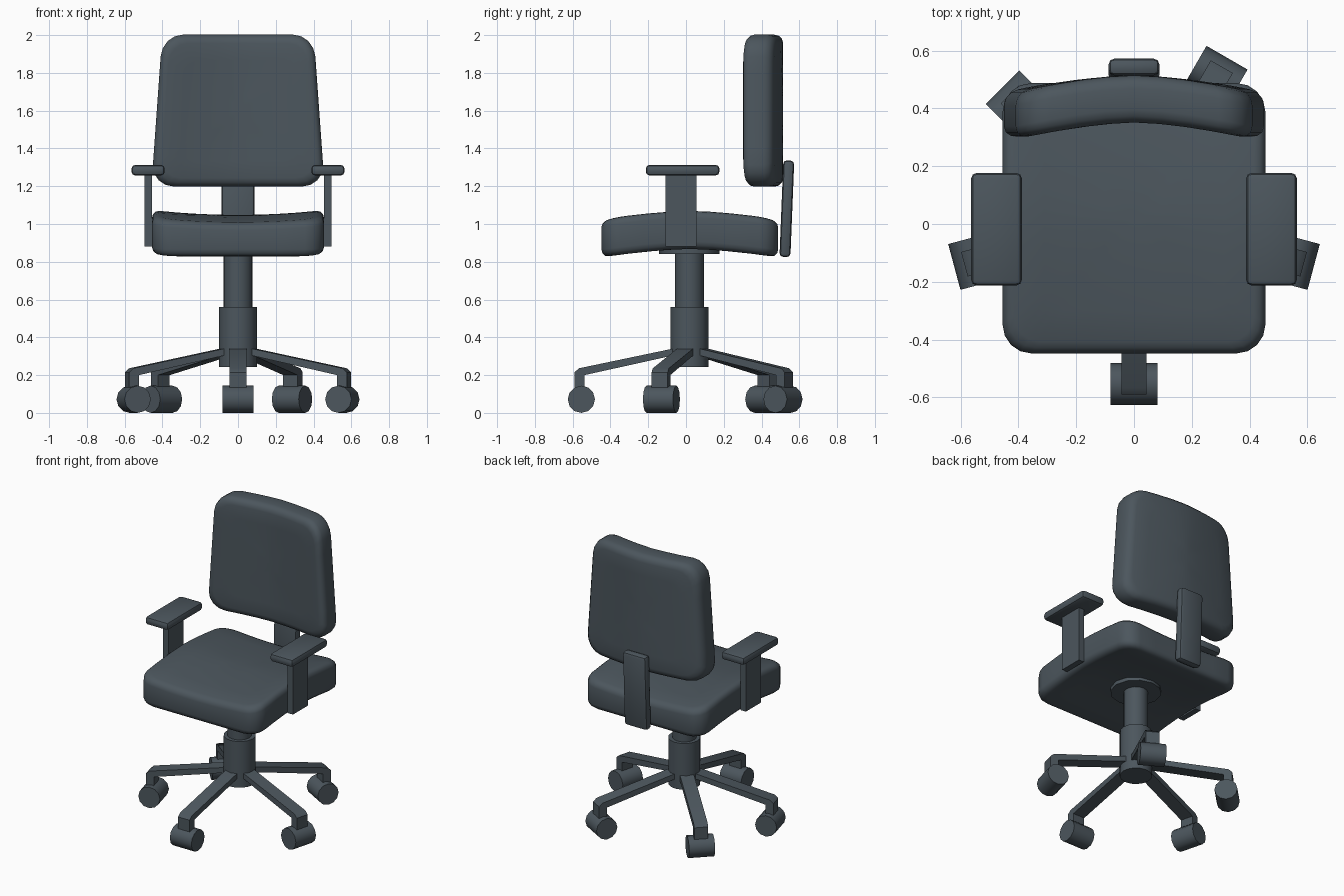
import bpy, bmesh, math
from mathutils import Matrix, Vector

if "Cube" in bpy.data.objects:
    bpy.data.objects.remove(bpy.data.objects["Cube"])

mat = bpy.data.materials.new("dark slate")
mat.diffuse_color = (0.072, 0.093, 0.11, 1)
mat.use_nodes = True
mat.node_tree.nodes["Principled BSDF"].inputs["Base Color"].default_value = mat.diffuse_color
CY = 0.018  # y of the column axis


def finish(name, bm, angle=35):
    bmesh.ops.recalc_face_normals(bm, faces=bm.faces)
    me = bpy.data.meshes.new(name)
    bm.to_mesh(me)
    bm.free()
    ob = bpy.data.objects.new(name, me)
    bpy.context.collection.objects.link(ob)
    me.materials.append(mat)
    bpy.ops.object.select_all(action='DESELECT')
    ob.select_set(True)
    bpy.context.view_layer.objects.active = ob
    bpy.ops.object.shade_smooth_by_angle(angle=math.radians(angle))
    return ob


def outline(w, d, r, n=6, seg=4):
    """Rounded rectangle (half sizes w, d) with n steps on each straight side."""
    pts = []
    for k, (sx, sy) in enumerate([(1, 1), (-1, 1), (-1, -1), (1, -1)]):
        for i in range(seg + 1):
            a = math.pi / 2 * (k + i / seg)
            pts.append(Vector((sx * (w - r) + r * math.cos(a), sy * (d - r) + r * math.sin(a))))
    out = []
    for i, p in enumerate(pts):
        out.append(p)
        if i % (seg + 1) == seg:
            q = pts[(i + 1) % len(pts)]
            out += [p.lerp(q, j / n) for j in range(1, n)]
    return out


def cushion(name, w, d, h, r, e, shape):
    """Padded slab with rounded rim; shape() bends each point (u, v, t) into place."""
    base = outline(w, d, r)
    rim = [(e * (1 - math.sin(a)), h / 2 - e + e * math.cos(a))
           for a in (0, math.pi / 6, math.pi / 3, math.pi / 2)]
    rings = [(f, e, h / 2) for f in (0.25, 0.5, 0.75)] + [(1, i, t) for i, t in rim]
    rings += [(f, i, -t) for f, i, t in reversed(rings)]
    bm = bmesh.new()
    loops = []
    for f, i, t in rings:
        loops.append([bm.verts.new(shape(p.x * f * (w - i) / w, p.y * f * (d - i) / d, t)) for p in base])
    m = len(base)
    for a, b in zip(loops, loops[1:]):
        for j in range(m):
            bm.faces.new((a[j], a[(j + 1) % m], b[(j + 1) % m], b[j]))
    for loop, t in ((loops[0], h / 2), (loops[-1], -h / 2)):
        c = bm.verts.new(shape(0, 0, t))
        for j in range(m):
            bm.faces.new((loop[j], loop[(j + 1) % m], c))
    return finish(name, bm, 50)


def box(name, lo, hi, bevel=0.0, tilt=0.0):
    bm = bmesh.new()
    bmesh.ops.create_cube(bm, size=1)
    lo, hi = Vector(lo), Vector(hi)
    size = hi - lo
    bmesh.ops.transform(bm, verts=bm.verts, matrix=Matrix.Diagonal((*size, 1)))
    if bevel:
        bmesh.ops.bevel(bm, geom=bm.edges[:], offset=bevel, segments=2, profile=0.5, affect='EDGES')
    bmesh.ops.transform(bm, verts=bm.verts,
                        matrix=Matrix.Translation((lo + hi) / 2) @ Matrix.Rotation(tilt, 4, 'X'))
    return finish(name, bm)


def cylinder(name, r, depth, matrix, sides):
    bm = bmesh.new()
    bmesh.ops.create_cone(bm, cap_ends=True, segments=sides, radius1=r, radius2=r,
                          depth=depth, matrix=matrix)
    return finish(name, bm, 40)


# Seat: arched front to back, slightly dished on top
def seat_shape(u, v, t):
    dish = 0.025 * (u / 0.45) ** 2 if t > 0 else 0
    return (u, v + 0.02, 0.958 + t + dish - 0.042 * min(1, abs(v) / 0.45) ** 1.6)


cushion("seat", 0.455, 0.468, 0.18, 0.10, 0.04, seat_shape)


# Backrest: tapers upward and wraps around the sitter
def back_shape(u, v, t):
    x = u * (0.422 - 0.028 * v / 0.4) / 0.422
    return (x, 0.433 - t - 0.058 * (abs(u) / 0.43) ** 1.6, 1.6 + v)


cushion("backrest", 0.43, 0.402, 0.163, 0.115, 0.045, back_shape)

# Bar joining seat and backrest
box("back_bar", (-0.088, 0.505, 0.825), (0.088, 0.563, 1.337), 0.02, -0.04)

# Armrests
for s, side in ((-1, "left"), (1, "right")):
    xs = sorted((s * 0.388, s * 0.564))
    box(side + "_arm_pad", (xs[0], -0.213, 1.257), (xs[1], 0.177, 1.313), 0.02)
    xs = sorted((s * 0.455, s * 0.495))
    box(side + "_arm_post", (xs[0], -0.108, 0.88), (xs[1], 0.055, 1.27))

# Column and mounting plate
cylinder("seat_plate", 0.16, 0.04, Matrix.Translation((0, CY, 0.862)), 12)
cylinder("upper_column", 0.076, 0.34, Matrix.Translation((0, CY, 0.70)), 16)
cylinder("lower_column", 0.101, 0.318, Matrix.Translation((0, CY, 0.401)), 16)

# Base legs and casters
profile = [(0.05, 0.348), (0.585, 0.236), (0.608, 0.215), (0.608, 0.12),
           (0.555, 0.12), (0.555, 0.2), (0.05, 0.312)]
for n, deg in enumerate((-90, -15, 60, 135, 195), 1):
    place = Matrix.Translation((0, CY, 0)) @ Matrix.Rotation(math.radians(deg), 4, 'Z')
    bm = bmesh.new()
    face = bm.faces.new([bm.verts.new((r, -0.044, z)) for r, z in profile])
    ext = bmesh.ops.extrude_face_region(bm, geom=[face])
    bmesh.ops.translate(bm, vec=(0, 0.088, 0),
                        verts=[v for v in ext["geom"] if isinstance(v, bmesh.types.BMVert)])
    bmesh.ops.transform(bm, verts=bm.verts, matrix=place)
    finish(f"base_leg_{n}", bm)
    cylinder(f"caster_{n}", 0.072, 0.164,
             place @ Matrix.Translation((0.572, 0, 0.072)) @ Matrix.Rotation(math.pi / 2, 4, 'X'), 12)
